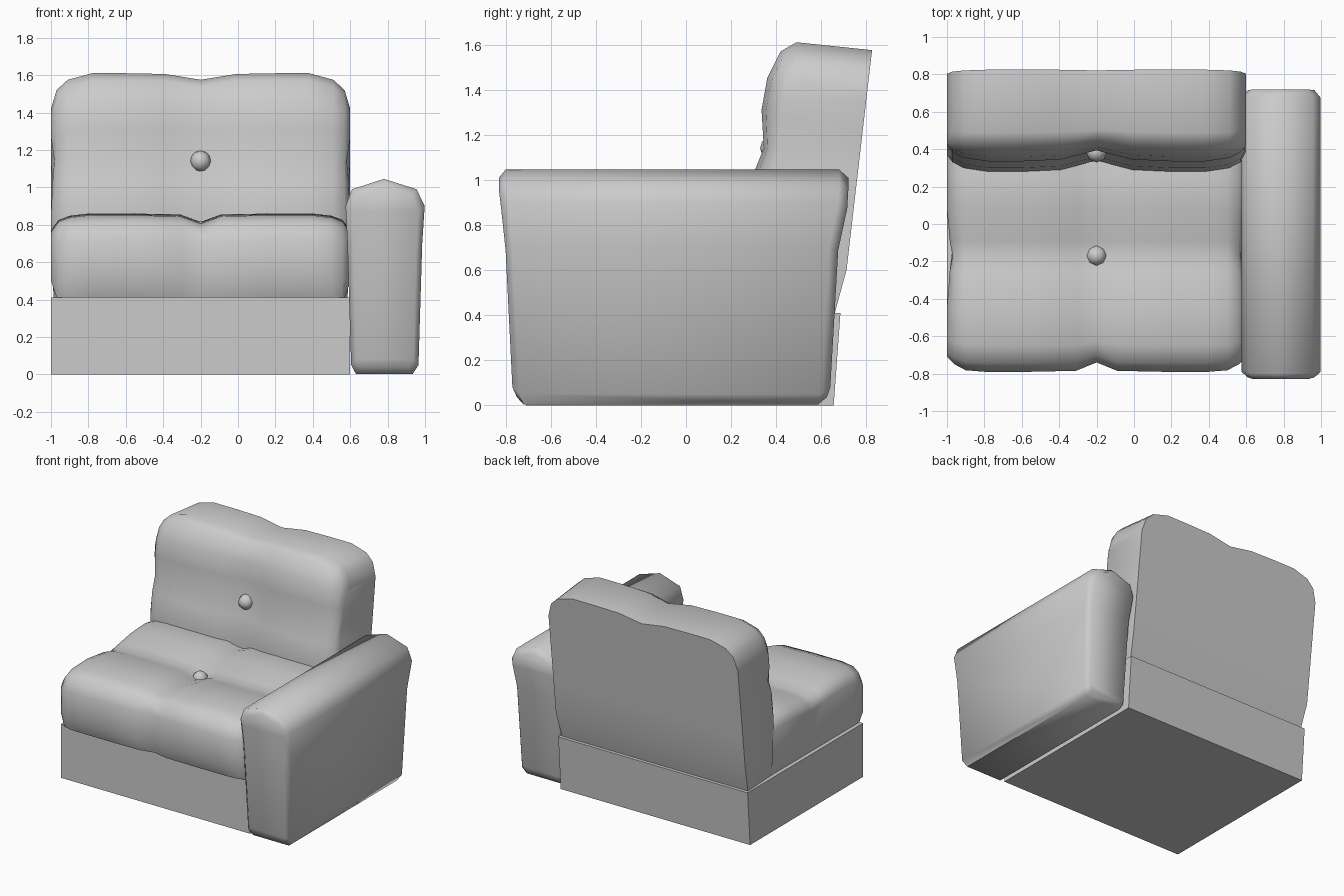
import bpy, bmesh, math

if "Cube" in bpy.data.objects:
    bpy.data.objects.remove(bpy.data.objects["Cube"])

CX = -0.2  # centre line of the seat section


def loft(name, rings, smooth=55):
    """Bridge closed rings of points and close both ends with strips of quads."""
    bm = bmesh.new()
    vs = [[bm.verts.new(p) for p in r] for r in rings]
    n = len(rings[0])
    for a, b in zip(vs, vs[1:]):
        for i in range(n):
            j = (i + 1) % n
            bm.faces.new((a[i], a[j], b[j], b[i]))
    for r in (vs[0], vs[-1]):
        for i in range((n - 1) // 2):
            quad = [r[i], r[i + 1], r[n - 2 - i], r[n - 1 - i]]
            bm.faces.new(list(dict.fromkeys(quad)))
    bmesh.ops.recalc_face_normals(bm, faces=bm.faces[:])
    me = bpy.data.meshes.new(name)
    bm.to_mesh(me)
    bm.free()
    ob = bpy.data.objects.new(name, me)
    bpy.context.collection.objects.link(ob)
    finish(ob, smooth)


def finish(ob, angle):
    bpy.ops.object.select_all(action='DESELECT')
    ob.select_set(True)
    bpy.context.view_layer.objects.active = ob
    bpy.ops.object.shade_smooth_by_angle(angle=math.radians(angle))


def cushion(name, profile, stations, lean=0.0):
    """profile: (y, z, push back, push down, end pinch); stations: (half x, back, down)."""
    full = [(-t, a, b) for t, a, b in reversed(stations[1:])] + stations
    rings = []
    for t, a, b in full:
        ring = []
        for y, z, wy, wz, wx in profile:
            x = t - math.copysign(0.03 * wx, t) if abs(t) > 0.79 else t
            ring.append((CX + x, y + wy * a - lean * wz * b, z - wz * b))
        rings.append(ring)
    loft(name, rings)


def button(name, loc):
    bpy.ops.mesh.primitive_uv_sphere_add(segments=8, ring_count=6, radius=0.056, location=loc)
    ob = bpy.context.object
    ob.name = name
    finish(ob, 60)


# Base plinth with a slightly sloping back
loft("base", [[(x, -0.71, 0), (x, 0.655, 0), (x, 0.685, 0.41), (x, -0.71, 0.41)]
              for x in (-1.0, 0.6)], 30)

# Seat cushion, pinched along both centre lines
top = [(-.79, .50, 1, 0, 0), (-.79, .72, 1, .3, 0), (-.745, .815, .8, .9, 0),
       (-.65, .85, .4, 1, 0), (-.45, .855, 0, 1, 0), (-.25, .83, 0, 1, .5),
       (-.17, .805, 0, 1, 1), (-.09, .82, 0, 1, .5), (.08, .85, 0, 1, 0),
       (.25, .86, 0, 1, 0), (.5, .80, 0, .6, 0)]
bottom = [(-.75 + 1.25 * i / 10, .41, .6 if i == 0 else 0, 0, 1) for i in range(11)]
cushion("seat_cushion", bottom + top[::-1],
        [(0, .05, .045), (.11, .005, .005), (.35, 0, 0), (.6, 0, 0),
         (.7, .008, .012), (.76, .04, .035), (.8, .08, .09)])

# Back cushion, leaning, flat behind and pinched in front
front = [(.35, .41, 0, 0, 1), (.29, .6, 1, 0, 0), (.28, .85, 1, 0, 0),
         (.30, 1.03, 1, 0, .3), (.345, 1.14, .8, 0, .6), (.335, 1.31, 1, .2, 0),
         (.36, 1.45, .9, .5, 0), (.42, 1.57, .5, .9, 0), (.49, 1.61, .3, 1, 0)]
rear = [(.69 + .116 * (z - .41), z, 0, w, 0) for z, w in
        [(1.575, 1), (1.52, .9), (1.4, .5), (1.25, .2), (1.14, 0),
         (1.03, 0), (.85, 0), (.6, 0)]] + [(.66, .41, 0, 0, .5)]
cushion("back_cushion", front + rear,
        [(0, .06, .035), (.19, .01, .004), (.4, 0, 0), (.58, 0, 0),
         (.71, .02, .035), (.77, .05, .09), (.8, .09, .19)], 0.116)

# Tufting buttons
button("seat_button", (CX, -0.17, 0.765))
button("back_button", (CX, 0.385, 1.14))

# Armrest: rows of z, inner x, outer x, front y, back y
rows = [(.003, .63, .935, -.75, .625), (.05, .605, .965, -.77, .64),
        (.7, .585, .985, -.80, .675), (.9, .575, .998, -.82, .715),
        (.99, .61, .955, -.83, .72), (1.045, .78, .78, -.83, .72)]


def arm_ring(side, inset, depth):
    def point(x, r):
        z = 0.5 + (r[0] - 0.5) * (1 - inset * 1.9)
        x = 0.785 + (x - 0.785) * (1 - inset * 4.5)
        return (x, r[3] + depth if side < 0 else r[4] - depth, z)
    return [point(r[1], r) for r in rows] + [point(r[2], r) for r in rows[-2::-1]]


loft("armrest", [arm_ring(-1, .035, 0), arm_ring(-1, 0, .03),
                 arm_ring(1, 0, .04), arm_ring(1, .035, 0)])
